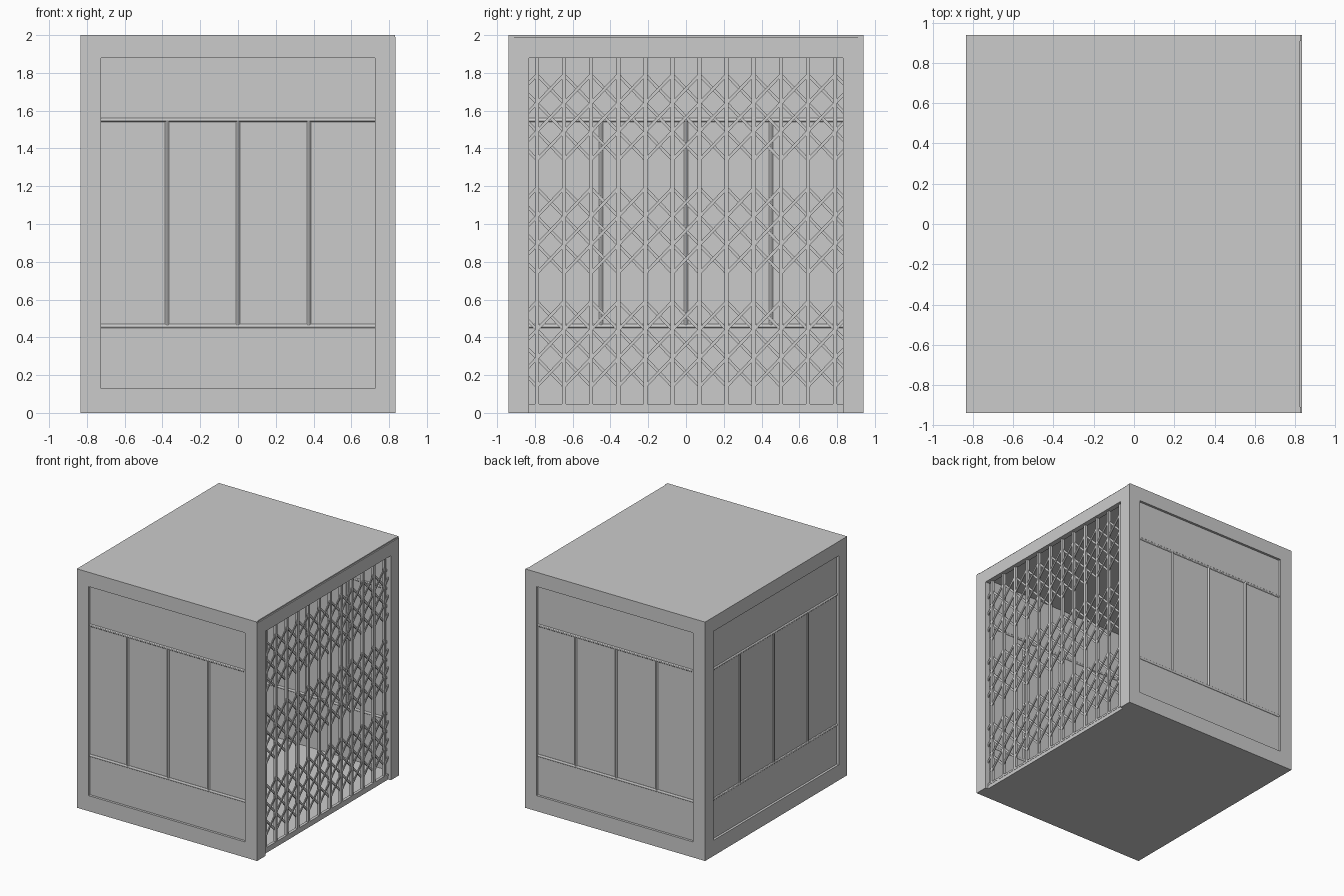
import bpy, bmesh
from math import atan2, hypot, pi
from mathutils import Matrix, Vector

if "Cube" in bpy.data.objects:
    bpy.data.objects.remove(bpy.data.objects["Cube"])

HX, HY, H = 0.825, 0.94, 2.0      # half width, half depth, height


def finish(name, bm, smooth=False):
    bmesh.ops.recalc_face_normals(bm, faces=bm.faces)
    me = bpy.data.meshes.new(name)
    bm.to_mesh(me)
    bm.free()
    ob = bpy.data.objects.new(name, me)
    bpy.context.collection.objects.link(ob)
    if smooth:
        bpy.context.view_layer.objects.active = ob
        ob.select_set(True)
        bpy.ops.object.shade_smooth_by_angle()
        ob.select_set(False)
    return ob


def add_box(bm, lo, hi):
    lo, hi = Vector(lo), Vector(hi)
    m = Matrix.Translation((lo + hi) / 2) @ Matrix.Diagonal((*(hi - lo), 1))
    bmesh.ops.create_cube(bm, size=1, matrix=m)


def box(name, lo, hi):
    bm = bmesh.new()
    add_box(bm, lo, hi)
    return finish(name, bm)


def add_rod(bm, a, b, r, sides=12):
    a, b = Vector(a), Vector(b)
    d = b - a
    m = Matrix.Translation((a + b) / 2) @ d.to_track_quat('Z', 'Y').to_matrix().to_4x4()
    bmesh.ops.create_cone(bm, cap_ends=True, segments=sides, radius1=r, radius2=r,
                          depth=d.length, matrix=m)


def wall(side, place, half, inner, bars):
    """Framed wall; local u runs along it, d is the depth in from outside."""
    T = 0.03
    # picture-frame ring around the panel
    bm = bmesh.new()
    outer = [(-half, 0), (half, 0), (half, H), (-half, H)]
    hole = [(-inner, 0.13), (inner, 0.13), (inner, 1.88), (-inner, 1.88)]
    rings = [[bm.verts.new(place(u, d, z)) for u, z in loop]
             for loop, d in ((outer, 0), (hole, 0), (hole, T), (outer, T))]
    for k in range(4):
        p, q = rings[k], rings[(k + 1) % 4]
        for i in range(4):
            j = (i + 1) % 4
            bm.faces.new((p[i], p[j], q[j], q[i]))
    finish(side + "_wall_frame", bm)
    # recessed sheet
    bm = bmesh.new()
    a, b = place(-inner, 0.02, 0.13), place(inner, T, 1.88)
    add_box(bm, [min(x) for x in zip(a, b)], [max(x) for x in zip(a, b)])
    finish(side + "_wall_panel", bm)
    # rails and bars, standing proud on both faces of the sheet
    bm = bmesh.new()
    for z in (0.46, 1.55):
        add_rod(bm, place(-inner, 0.024, z), place(inner, 0.024, z), 0.012)
    for u in (-bars, 0, bars):
        add_rod(bm, place(u, 0.024, 0.46), place(u, 0.024, 1.55), 0.012)
    finish(side + "_wall_rails", bm, True)


wall("front", lambda u, d, z: (u, -HY + d, z), HX + 0.005, 0.725, 0.375)
wall("back", lambda u, d, z: (u, HY - d, z), HX + 0.005, 0.725, 0.375)
wall("left", lambda u, d, z: (-0.835 + d, u, z), HY, 0.83, 0.45)

# floor and roof
box("floor", (-0.83, -HY + .001, 0), (0.81, HY - .001, 0.03))
box("roof", (-0.835, -HY, 1.97), (HX, HY, H))

# door surround, an upside-down U with its feet on the ground
bm = bmesh.new()
outline = [(-HY, 0), (-HY, 1.99), (HY, 1.99), (HY, 0),
           (0.83, 0), (0.83, 1.88), (-0.83, 1.88), (-0.83, 0)]
face = bm.faces.new([bm.verts.new((0.79, y, z)) for y, z in outline])
ext = bmesh.ops.extrude_face_region(bm, geom=[face])
bmesh.ops.translate(bm, vec=(0.045, 0, 0),
                    verts=[v for v in ext["geom"] if isinstance(v, bmesh.types.BMVert)])
finish("door_surround", bm)

# folding gate: upright bars and bottom track
PITCH, GX = 0.1435, 0.80
bm = bmesh.new()
for i in range(12):
    y = (i - 5.5) * PITCH
    add_box(bm, (GX - 0.012, y - 0.011, 0.03), (GX + 0.012, y + 0.011, 1.9))
finish("gate_uprights", bm)
box("gate_track", (GX - 0.012, -0.835, 0.03), (GX + 0.012, 0.835, 0.046))

# scissor links in three bands, each crossing three gaps
bm = bmesh.new()
LIM = 0.84
for z0 in (0.14, 0.74, 1.34):
    for s in (-1, 1):
        for i in range(-3, 14):
            y0 = (i - 5.5) * PITCH
            dy, dz = 3 * PITCH, 0.45
            a, b = max(y0, -LIM), min(y0 + dy, LIM)
            if b - a < 0.03:
                continue
            mid = (a + b) / 2
            t = (mid - y0) / dy - 0.5
            length = (b - a) * hypot(dy, dz) / dy
            m = (Matrix.Translation((GX + s * 0.007, mid, z0 + dz / 2 + s * t * dz))
                 @ Matrix.Rotation(s * atan2(dz, dy), 4, 'X')
                 @ Matrix.Diagonal((0.008, length + 0.014, 0.016, 1)))
            bmesh.ops.create_cube(bm, size=1, matrix=m)
finish("gate_lattice", bm)
